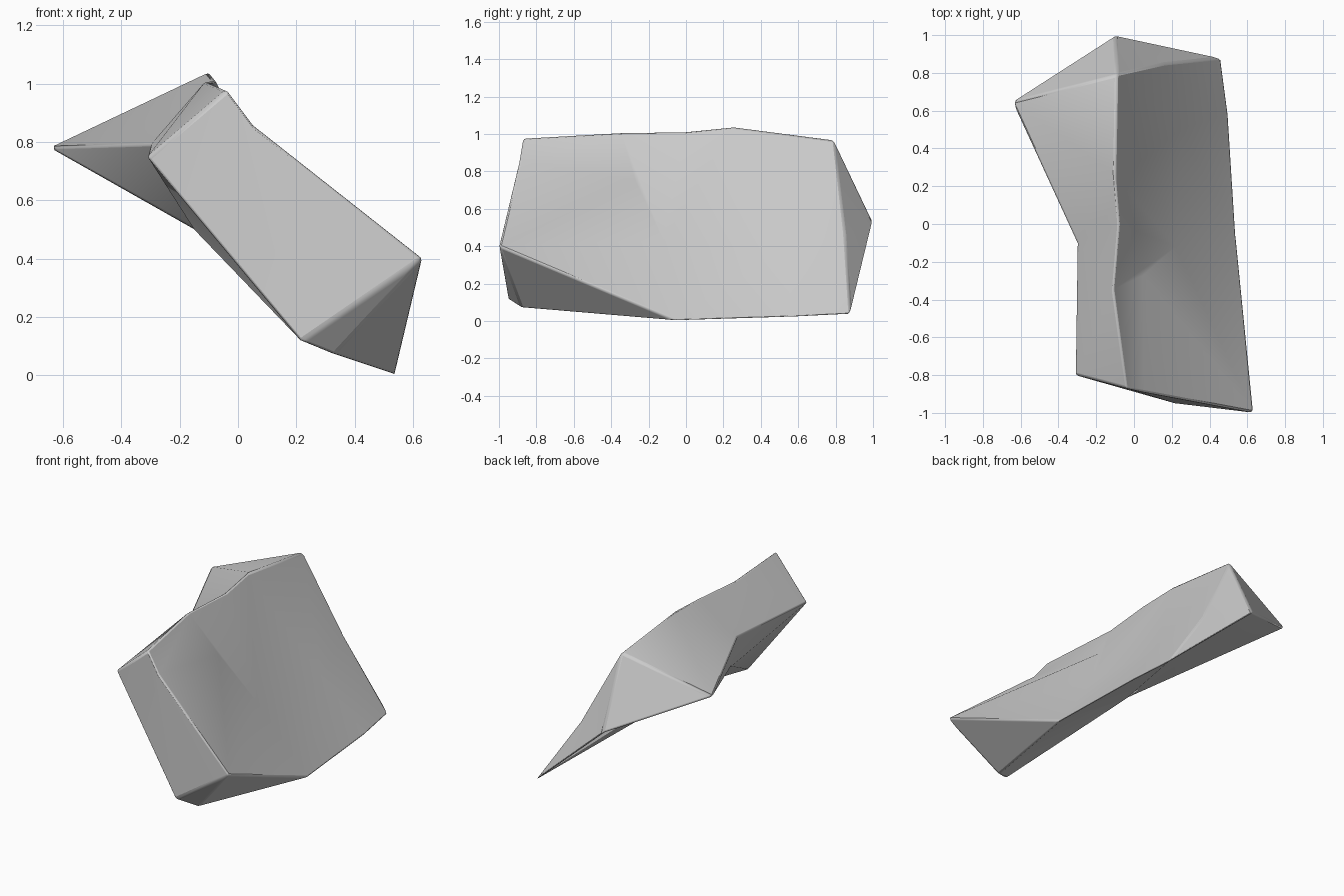
import bpy
import bmesh
import math

# Remove the default object
cube = bpy.data.objects.get("Cube")
if cube:
    bpy.data.objects.remove(cube, do_unlink=True)

# Single stone colour
stone = bpy.data.materials.new("stone_grey")
stone.use_nodes = True
grey = (0.6, 0.6, 0.6, 1.0)
stone.diffuse_color = grey
shader = next(n for n in stone.node_tree.nodes if n.type == "BSDF_PRINCIPLED")
shader.inputs["Base Color"].default_value = grey

bm = bmesh.new()


def rail(*points):
    """Lengthwise run of corners, ordered from front to back."""
    return [bm.verts.new(p) for p in points]


def skin(first, second):
    """Zip two rails together with triangles, following their y order."""
    i = j = 0
    while i < len(first) - 1 or j < len(second) - 1:
        step_first = j == len(second) - 1 or (
            i < len(first) - 1 and first[i + 1].co.y <= second[j + 1].co.y)
        if step_first:
            bm.faces.new((first[i], second[j], first[i + 1]))
            i += 1
        else:
            bm.faces.new((first[i], second[j], second[j + 1]))
            j += 1


# Main lengthwise corners of the slab
ridge = rail((-.04, -.87, .98), (-.11, -.35, 1.01), (-.08, 0, 1.015),
             (-.1, .25, 1.04), (-.09, .79, .97))
slope = rail((.05, -.89, .86), (.05, -.27, .75), (.22, -.12, .43),
             (.25, .5, .37), (.17, .85, .46))
foot = rail((.635, -1, .4), (.54, -.05, 0), (.5, .58, .02), (.46, .88, .035))
belly = rail((.22, -.95, .115), (-.15, -.25, .5), (-.1, 1, .53))
flank = rail((-.31, -.8, .75), (-.3, -.1, .79), (-.645, .65, .78))
keel = rail((.33, -.88, .07)) + foot[1:]

# Long sides, underside and the winged left side
skin(ridge, slope)
skin(slope, foot)
skin(ridge, flank)
skin(flank, belly)
skin(belly, keel)

# Front end
for corners in (
    (ridge[0], flank[0], belly[0]),
    (ridge[0], belly[0], slope[0]),
    (slope[0], belly[0], foot[0]),
    (belly[0], keel[0], foot[0]),
    (foot[0], keel[0], foot[1]),
):
    bm.faces.new(corners)

# Back end
for corners in (
    (ridge[-1], flank[-1], belly[-1]),
    (ridge[-1], belly[-1], slope[-1]),
    (slope[-1], belly[-1], foot[-1]),
):
    bm.faces.new(corners)

bmesh.ops.recalc_face_normals(bm, faces=bm.faces)
mesh = bpy.data.meshes.new("rock_slab")
bm.to_mesh(mesh)
bm.free()
mesh.materials.append(stone)
slab = bpy.data.objects.new("rock_slab", mesh)
bpy.context.collection.objects.link(slab)

# Slightly worn edges and soft shading across shallow creases
bevel = slab.modifiers.new("worn_edges", "BEVEL")
bevel.width = 0.012
bevel.segments = 2
bevel.limit_method = "ANGLE"
bevel.angle_limit = math.radians(35)

bpy.ops.object.select_all(action="DESELECT")
slab.select_set(True)
bpy.context.view_layer.objects.active = slab
bpy.ops.object.shade_smooth_by_angle(angle=math.radians(30))
